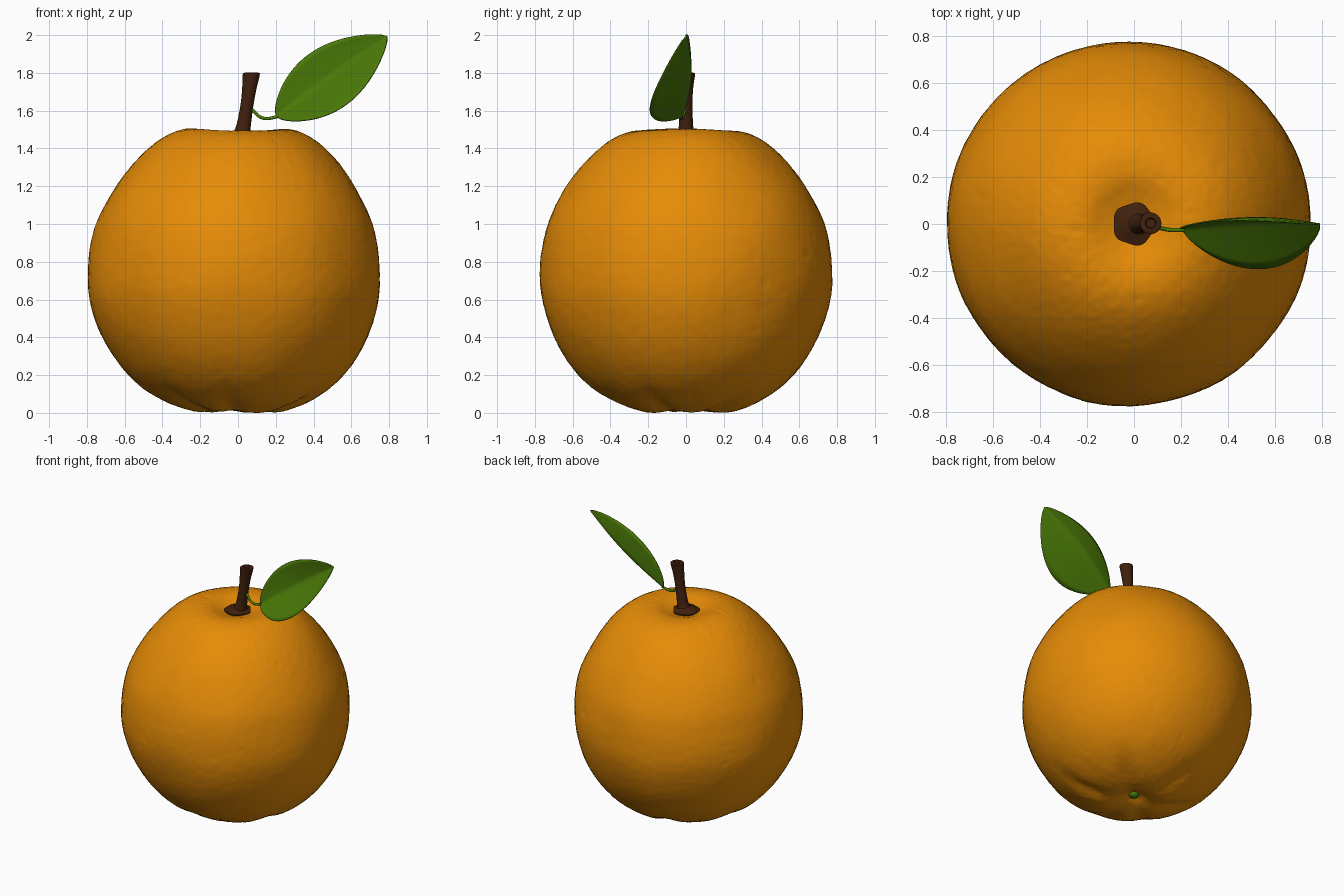
import bpy, bmesh, math
from mathutils import Vector, noise

if "Cube" in bpy.data.objects:
    bpy.data.objects.remove(bpy.data.objects["Cube"])


def material(name, rgb):
    m = bpy.data.materials.new(name)
    m.diffuse_color = (*rgb, 1)
    m.use_nodes = True
    m.node_tree.nodes["Principled BSDF"].inputs["Base Color"].default_value = m.diffuse_color
    return m


ORANGE = material("orange peel", (0.79, 0.26, 0.002))
BROWN = material("brown bark", (0.052, 0.015, 0.004))
GREEN = material("leaf green", (0.068, 0.19, 0.002))


def spline(pts, n):
    """Smooth curve through pts, n samples per span."""
    p = [Vector(q) for q in pts]
    p = [p[0] * 2 - p[1]] + p + [p[-1] * 2 - p[-2]]
    out = []
    for i in range(1, len(p) - 2):
        a, b, c, d = p[i - 1:i + 3]
        for k in range(n):
            t = k / n
            out.append(0.5 * (2 * b + (c - a) * t + (2 * a - 5 * b + 4 * c - d) * t * t
                              + (3 * b - a - 3 * c + d) * t ** 3))
    return out + [p[-2]]


def finish(bm, name, mat, angle=60):
    bmesh.ops.remove_doubles(bm, verts=bm.verts, dist=0.0002)
    bmesh.ops.recalc_face_normals(bm, faces=bm.faces)
    me = bpy.data.meshes.new(name)
    bm.to_mesh(me)
    bm.free()
    ob = bpy.data.objects.new(name, me)
    bpy.context.collection.objects.link(ob)
    me.materials.append(mat)
    bpy.ops.object.select_all(action='DESELECT')
    ob.select_set(True)
    bpy.context.view_layer.objects.active = ob
    bpy.ops.object.shade_smooth_by_angle(angle=math.radians(angle))
    return ob


def skin(bm, rings, closed=True):
    """Join rows of points with quads."""
    vs = [[bm.verts.new(p) for p in r] for r in rings]
    n = len(vs[0])
    for a, b in zip(vs, vs[1:]):
        for j in range(n if closed else n - 1):
            k = (j + 1) % n
            bm.faces.new((a[j], a[k], b[k], b[j]))


def ring(c, r, n, lobes=0.0):
    return [Vector(c) + Vector((math.cos(t), math.sin(t), 0)) * r * (1 + lobes * math.cos(5 * t))
            for t in (2 * math.pi * j / n for j in range(n))]


def tube(path, radii, n):
    """Rings of a round tube along a path."""
    rings = []
    for i, (p, r) in enumerate(zip(path, radii)):
        d = (path[min(i + 1, len(path) - 1)] - path[max(i - 1, 0)]).normalized()
        u = Vector((0, 1, 0))
        u = (u - d * u.dot(d)).normalized()
        v = d.cross(u)
        rings.append([p + (u * math.cos(a) + v * math.sin(a)) * r
                      for a in (2 * math.pi * j / n for j in range(n))])
    return rings


# fruit: lathed profile with creases at the underside, soft lumps and pitted skin
profile = [(0, .055), (.05, .045), (.1, .024), (.17, .009), (.25, .016), (.37, .06), (.5, .14),
           (.605, .245), (.685, .37), (.738, .5), (.768, .63), (.773, .75), (.76, .88), (.724, 1.02),
           (.64, 1.19), (.545, 1.32), (.45, 1.415), (.365, 1.472), (.28, 1.5), (.2, 1.498),
           (.13, 1.475), (.07, 1.456), (0, 1.45)]
creases = [math.radians(a) for a in (-97, -25, 40, 105, 165, 222)]
N = 220
rows = []
for q in spline([(a, b, 0) for a, b in profile], 7):
    r, z = max(q.x, 0), q.y
    row = []
    for j in range(N):
        t = 2 * math.pi * j / N
        p = Vector((r * math.cos(t), r * math.sin(t), z))
        d = (p - Vector((0, 0, 0.75))).normalized()
        h = 0.0
        if z < 0.75:
            for c in creases:
                g = math.atan2(math.sin(t - c), math.cos(t - c)) * r
                h -= 0.022 * math.exp(-(g / 0.065) ** 2 - ((r - .3) / .17) ** 2)
        w = min(1, r / 0.25)
        h += w * (0.006 * noise.noise(d * 2.5) + 0.002 * noise.noise(d * 26))
        h -= w * 0.012 * max(0, noise.noise(d * 14 + Vector((5, 2, 9))) - 0.5)
        p += d * h
        p.z -= 0.01 * math.sin(t) ** 2 * w * min(1, max(0, (z - 1.1) / 0.4))
        p.x -= 0.023 * math.sin(math.pi * min(max(z / 1.5, 0), 1))
        row.append(p)
    rows.append(row)
low = min(p.z for row in rows for p in row)
for row in rows:
    for p in row:
        p.z -= low * max(0, 1 - p.z / 0.5)
bm = bmesh.new()
skin(bm, rows)
finish(bm, "fruit", ORANGE, 180)

# navel bud under the fruit
bm = bmesh.new()
bmesh.ops.create_uvsphere(bm, u_segments=20, v_segments=12, radius=0.034)
for v in bm.verts:
    v.co.z = v.co.z * 0.75 + 0.045
finish(bm, "navel_bud", GREEN)

# calyx: lobed cap around the stem base
bm = bmesh.new()
skin(bm, [ring((0, 0, z), r, 40, l) for r, z, l in
          ((.0001, 1.44, 0), (.088, 1.45, .05), (.09, 1.468, .05), (.07, 1.472, .05),
           (.05, 1.482, .03), (.0001, 1.5, 0))])
finish(bm, "calyx", BROWN)

# stem: leaning stalk, flared at both ends, with a hollow cut end
path = spline([(.01, 0, 1.45), (.026, 0, 1.5), (.046, 0, 1.62), (.06, 0, 1.72), (.071, .003, 1.798)], 4)
radii = [q.x for q in spline([(.056, 0, 0), (.04, 0, 0), (.034, 0, 0), (.038, 0, 0), (.046, 0, 0)], 4)]
rings = tube(path, radii, 24)
top = path[-1]
for p in rings[-1]:
    p.z = top.z
for k, dz in ((.8, .003), (.5, .001), (.42, -.012), (.002, -.014)):
    rings.append([top + (p - top) * k + Vector((0, 0, dz)) for p in rings[len(path) - 1]])
bm = bmesh.new()
skin(bm, rings)
finish(bm, "stem", BROWN, 45)

# leaf stalk
path = spline([(.05, 0, 1.63), (.085, -.008, 1.595), (.115, -.018, 1.568), (.155, -.025, 1.558),
               (.215, -.025, 1.57)], 5)
bm = bmesh.new()
skin(bm, tube(path, [.009] * len(path), 10))
finish(bm, "leaf_stalk", GREEN)

# leaf: cupped blade, upper half upright, lower half leaning forward, midrib set back
base, tip = Vector((.2, -.02, 1.568)), Vector((.79, 0, 1.994))
perp = Vector((-.589, 0, .808))
rows = []
for i in range(41):
    s = i / 40
    w = 0.166 * max(0, math.sin(math.pi * s ** 0.9)) ** 0.75
    rib = base.lerp(tip, s)
    rib.y += 0.036 * math.sin(math.pi * s)
    row = []
    for j in range(-6, 7):
        f = j / 6
        p = rib + perp * w * f
        p.y += w * (-.06 * f * f if f > 0 else (1.42 - .3 * s) * f)
        row.append(p)
    rows.append(row)
bm = bmesh.new()
skin(bm, rows, closed=False)
leaf = finish(bm, "leaf", GREEN, 60)
mod = leaf.modifiers.new("thickness", 'SOLIDIFY')
mod.thickness = 0.006
mod.offset = 0
